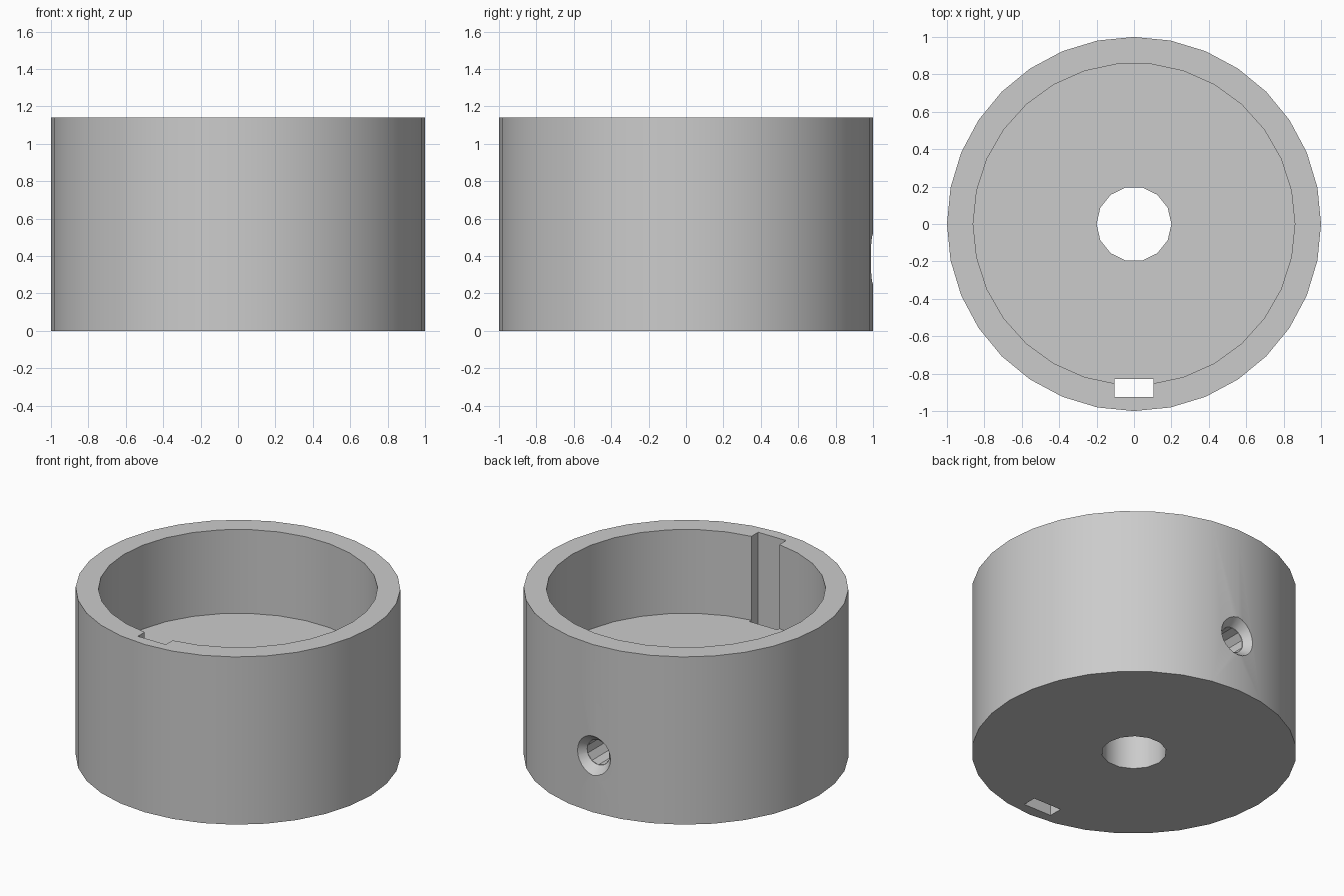
import bpy
import math

cube = bpy.data.objects.get("Cube")
if cube:
    bpy.data.objects.remove(cube, do_unlink=True)

HEIGHT = 1.14
FLOOR = 0.57
SCREW_Z = 0.385


def cylinder(name, sides, radius, z0, z1, turn=0.0):
    """Upright cylinder between two heights."""
    bpy.ops.mesh.primitive_cylinder_add(
        vertices=sides, radius=radius, depth=z1 - z0,
        location=(0, 0, (z0 + z1) / 2), rotation=(0, 0, turn))
    obj = bpy.context.object
    obj.name = name
    return obj


def back_cone(name, sides, r_in, r_out, y0, y1):
    """Cone or cylinder lying along +y at the screw height."""
    bpy.ops.mesh.primitive_cone_add(
        vertices=sides, radius1=r_in, radius2=r_out, depth=y1 - y0,
        location=(0, (y0 + y1) / 2, SCREW_Z), rotation=(-math.pi / 2, 0, 0))
    obj = bpy.context.object
    obj.name = name
    return obj


def box(name, x0, x1, y0, y1, z0, z1):
    bpy.ops.mesh.primitive_cube_add(
        size=1, location=((x0 + x1) / 2, (y0 + y1) / 2, (z0 + z1) / 2))
    obj = bpy.context.object
    obj.name = name
    obj.scale = (x1 - x0, y1 - y0, z1 - z0)
    return obj


# Round outer body
body = cylinder("cup_body", 32, 1.0, 0, HEIGHT)

# Cavity, central bore, key slot, screw hole and its countersink
quarter = math.pi / 2
cutters = [
    cylinder("cavity_cutter", 30, 0.86, FLOOR, HEIGHT + 0.2, quarter),
    cylinder("bore_cutter", 14, 0.2, -0.2, FLOOR + 0.2, quarter),
    box("slot_cutter", -0.105, 0.105, -0.925, -0.83, -0.2, HEIGHT + 0.3),
    back_cone("screw_hole_cutter", 10, 0.085, 0.085, 0.05, 1.1),
    back_cone("countersink_cutter", 24, 0.085, 0.183, 0.94, 1.06),
]
for cutter in cutters:
    cutter.hide_render = True
    mod = body.modifiers.new(cutter.name, 'BOOLEAN')
    mod.operation = 'DIFFERENCE'
    mod.solver = 'EXACT'
    mod.object = cutter

# Bake the cuts and drop the helpers
bpy.ops.object.select_all(action='DESELECT')
body.select_set(True)
bpy.context.view_layer.objects.active = body
for cutter in cutters:
    bpy.ops.object.modifier_apply(modifier=cutter.name)
for cutter in cutters:
    bpy.data.objects.remove(cutter, do_unlink=True)

# Plain grey material
grey = bpy.data.materials.new("grey")
grey.use_nodes = True
colour = (0.6, 0.6, 0.6, 1)
grey.diffuse_color = colour
grey.node_tree.nodes["Principled BSDF"].inputs["Base Color"].default_value = colour
body.data.materials.clear()
body.data.materials.append(grey)

bpy.ops.object.shade_smooth_by_angle(angle=math.radians(30))
